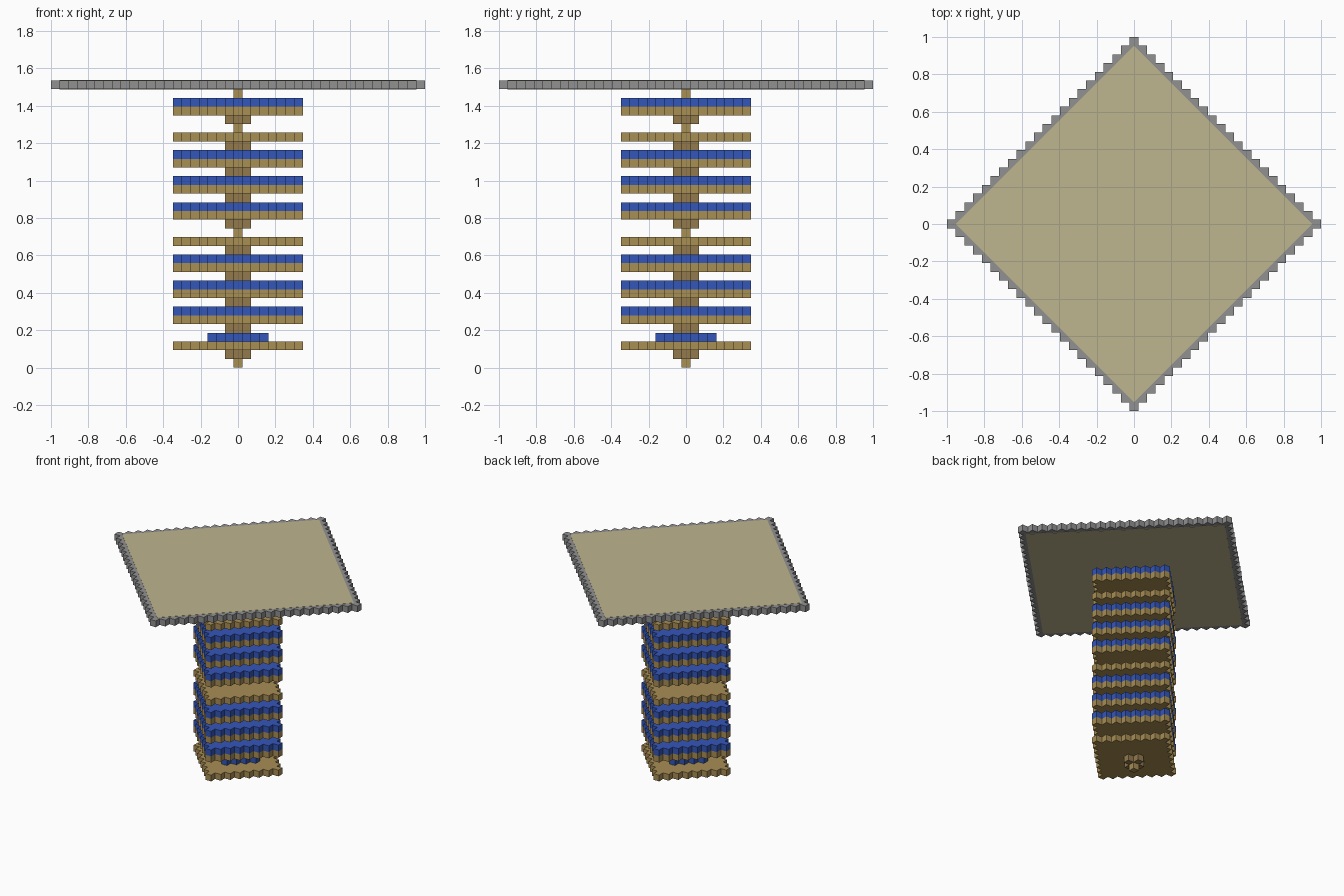
import bpy
import bmesh

cube = bpy.data.objects.get("Cube")
if cube:
    bpy.data.objects.remove(cube, do_unlink=True)

U = 2 / 43  # edge of one block


def material(name, rgb):
    linear = [((c / 255 + 0.055) / 1.055) ** 2.4 for c in rgb] + [1]
    mat = bpy.data.materials.new(name)
    mat.use_nodes = True
    mat.diffuse_color = linear
    bsdf = mat.node_tree.nodes["Principled BSDF"]
    bsdf.inputs["Base Color"].default_value = linear
    bsdf.inputs["Roughness"].default_value = 0.9
    return mat


TAN = material("tan wood", (168, 142, 84))
BROWN = material("brown wood", (147, 122, 77))
BLUE = material("blue", (52, 86, 185))
GREY = material("grey stone", (145, 145, 145))
SAND = material("pale sand", (190, 181, 142))


def stepped_diamond(r):
    """Outline of all blocks within r steps of the centre block."""
    quarter = []
    for i in range(r + 1):
        if i:
            quarter.append((r + 0.5 - i, i - 0.5))
        quarter.append((r + 0.5 - i, i + 0.5))
    outline = []
    for _ in range(4):
        outline += quarter
        quarter = [(-y, x) for x, y in quarter]
    return outline


def prism(name, outline, z0, z1, mat):
    bm = bmesh.new()
    base = bm.faces.new([bm.verts.new((x * U, y * U, z0 * U)) for x, y in outline])
    top = bmesh.ops.extrude_face_region(bm, geom=[base])
    verts = [g for g in top["geom"] if isinstance(g, bmesh.types.BMVert)]
    bmesh.ops.translate(bm, verts=verts, vec=(0, 0, (z1 - z0) * U))
    bmesh.ops.recalc_face_normals(bm, faces=bm.faces)
    mesh = bpy.data.meshes.new(name)
    bm.to_mesh(mesh)
    bm.free()
    mesh.materials.append(mat)
    obj = bpy.data.objects.new(name, mesh)
    bpy.context.scene.collection.objects.link(obj)


# Block layers from the ground up: p post, c collar, f floor, s small pad, b blue floor
KINDS = {
    "p": ("post", 0, TAN),
    "c": ("collar", 1, BROWN),
    "f": ("floor", 7, TAN),
    "s": ("small_pad", 3, BLUE),
    "b": ("floor_cover", 7, BLUE),
}
LAYERS = "pcfs" + "cfb" * 3 + "cfp" + "cfb" * 3 + "cfp" + "cfb" + "p"
for level, key in enumerate(LAYERS):
    name, radius, mat = KINDS[key]
    prism(name, stepped_diamond(radius), level, level + 1, mat)

# Wide roof: stepped stone rim around a straight-edged panel
roof = len(LAYERS)
prism("roof_rim", stepped_diamond(21), roof, roof + 1, GREY)
edge = 20.5
prism("roof_panel", [(edge, 0), (0, edge), (-edge, 0), (0, -edge)],
      roof - 0.03, roof + 1.03, SAND)
